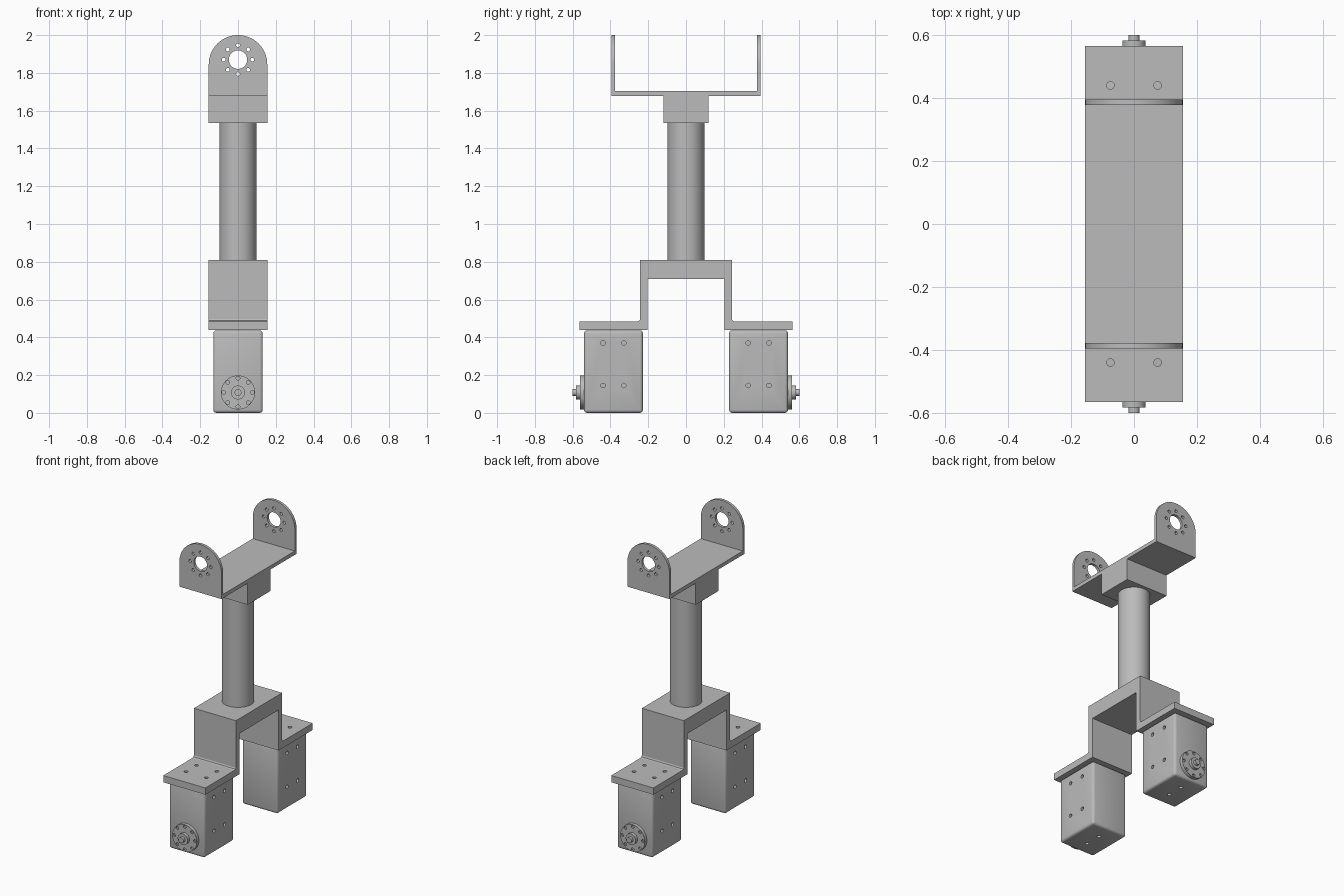
import bpy, bmesh, math
from mathutils import Matrix, Vector

if "Cube" in bpy.data.objects:
    bpy.data.objects.remove(bpy.data.objects["Cube"])

metal = bpy.data.materials.new("machined_grey")
metal.use_nodes = True
GREY = (0.5, 0.5, 0.5, 1)
metal.diffuse_color = GREY
metal.node_tree.nodes["Principled BSDF"].inputs["Base Color"].default_value = GREY

AXIS = {"X": Matrix.Rotation(math.pi / 2, 4, "Y"),
        "Y": Matrix.Rotation(math.pi / 2, 4, "X"),
        "Z": Matrix.Identity(4)}


def finish(name, bm):
    bmesh.ops.recalc_face_normals(bm, faces=bm.faces)
    mesh = bpy.data.meshes.new(name)
    bm.to_mesh(mesh)
    bm.free()
    mesh.materials.append(metal)
    obj = bpy.data.objects.new(name, mesh)
    bpy.context.collection.objects.link(obj)
    return obj


def add_box(bm, low, high):
    low, high = Vector(low), Vector(high)
    matrix = Matrix.Translation((low + high) / 2) @ Matrix.Diagonal((*(high - low), 1))
    bmesh.ops.create_cube(bm, size=1, matrix=matrix)


def add_rod(bm, centre, radius, length, axis, sides=24):
    bmesh.ops.create_cone(bm, cap_ends=True, segments=sides, radius1=radius, radius2=radius,
                          depth=length, matrix=Matrix.Translation(centre) @ AXIS[axis])


def extrude(name, points, vector):
    bm = bmesh.new()
    face = bm.faces.new([bm.verts.new(p) for p in points])
    out = bmesh.ops.extrude_face_region(bm, geom=[face])
    bmesh.ops.translate(bm, vec=vector,
                        verts=[v for v in out["geom"] if isinstance(v, bmesh.types.BMVert)])
    return finish(name, bm)


def activate(obj):
    bpy.ops.object.select_all(action="DESELECT")
    obj.select_set(True)
    bpy.context.view_layer.objects.active = obj


def drill(obj, holes):
    """Cut a list of (centre, radius, length, axis) holes."""
    bm = bmesh.new()
    for hole in holes:
        add_rod(bm, *hole)
    cutter = finish("hole_cutter", bm)
    cutter.hide_render = True
    mod = obj.modifiers.new("holes", "BOOLEAN")
    mod.operation, mod.solver, mod.object = "DIFFERENCE", "EXACT", cutter
    activate(obj)
    bpy.ops.object.modifier_apply(modifier=mod.name)
    bpy.data.objects.remove(cutter)


def smooth(obj):
    activate(obj)
    bpy.ops.object.shade_smooth_by_angle(angle=math.radians(35))


def ring(y, z, spread, radius, length):
    return [((spread * math.cos(i * math.pi / 4), y, z + spread * math.sin(i * math.pi / 4)),
             radius, length, "Y") for i in range(8)]


# Upper cradle: floor, mounting block and two drilled arch plates
W = 0.155
bm = bmesh.new()
add_box(bm, (-W, -0.377, 1.678), (W, 0.377, 1.703))
finish("cradle_floor", bm)
bm = bmesh.new()
add_box(bm, (-W, -0.12, 1.535), (W, 0.12, 1.678))
finish("cradle_block", bm)
for label, y in (("front", -0.395), ("back", 0.377)):
    arch = [(-W, y, 1.678), (W, y, 1.678)]
    arch += [(W * math.cos(math.pi * i / 32), y, 1.845 + W * math.sin(math.pi * i / 32))
             for i in range(33)]
    plate = extrude(label + "_cradle_plate", arch, (0, 0.018, 0))
    drill(plate, [((0, y, 1.87), 0.049, 0.1, "Y")] + ring(y, 1.87, 0.076, 0.01, 0.1))
    smooth(plate)

# Round column
bm = bmesh.new()
add_rod(bm, (0, 0, 1.1725), 0.098, 0.725, "Z", 64)
smooth(finish("column", bm))

# Lower bracket: stepped bridge profile with small inner fillets at the feet
half = [(0.205, 0.71), (0.205, 0.44), (0.565, 0.44), (0.565, 0.485),
        (0.255, 0.485), (0.247, 0.488), (0.243, 0.497), (0.243, 0.81)]
outline = half + [(-y, z) for y, z in reversed(half)]
bracket = extrude("lower_bracket", [(-W, y, z) for y, z in outline], (2 * W, 0, 0))
ROWS = (0.33, 0.44)
drill(bracket, [((x, s * y, 0.46), 0.012, 0.2, "Z")
                for x in (-0.075, 0.075) for s in (-1, 1) for y in ROWS])

# Motor housings with output discs facing outward
for label, s in (("front", -1), ("back", 1)):
    bm = bmesh.new()
    ys = sorted((s * 0.228, s * 0.54))
    add_box(bm, (-0.131, ys[0], 0), (0.131, ys[1], 0.437))
    bmesh.ops.bevel(bm, geom=bm.edges[:], offset=0.016, segments=3, profile=0.5,
                    affect="EDGES")
    housing = finish(label + "_motor_housing", bm)
    holes = [((x, s * y, z), 0.012, 0.04, "X")
             for x in (-0.131, 0.131) for y in ROWS for z in (0.145, 0.37)]
    holes += [((0, s * y, 0), 0.012, 0.04, "Z") for y in ROWS]
    drill(housing, holes)
    smooth(housing)

    bm = bmesh.new()
    add_rod(bm, (0, s * 0.55, 0.108), 0.09, 0.024, "Y", 48)
    disc = finish(label + "_output_disc", bm)
    drill(disc, ring(s * 0.562, 0.108, 0.076, 0.01, 0.02))
    smooth(disc)

    bm = bmesh.new()
    add_rod(bm, (0, s * 0.571, 0.108), 0.037, 0.022, "Y", 32)
    add_rod(bm, (0, s * 0.59, 0.108), 0.018, 0.02, "Y", 24)
    smooth(finish(label + "_output_hub", bm))
